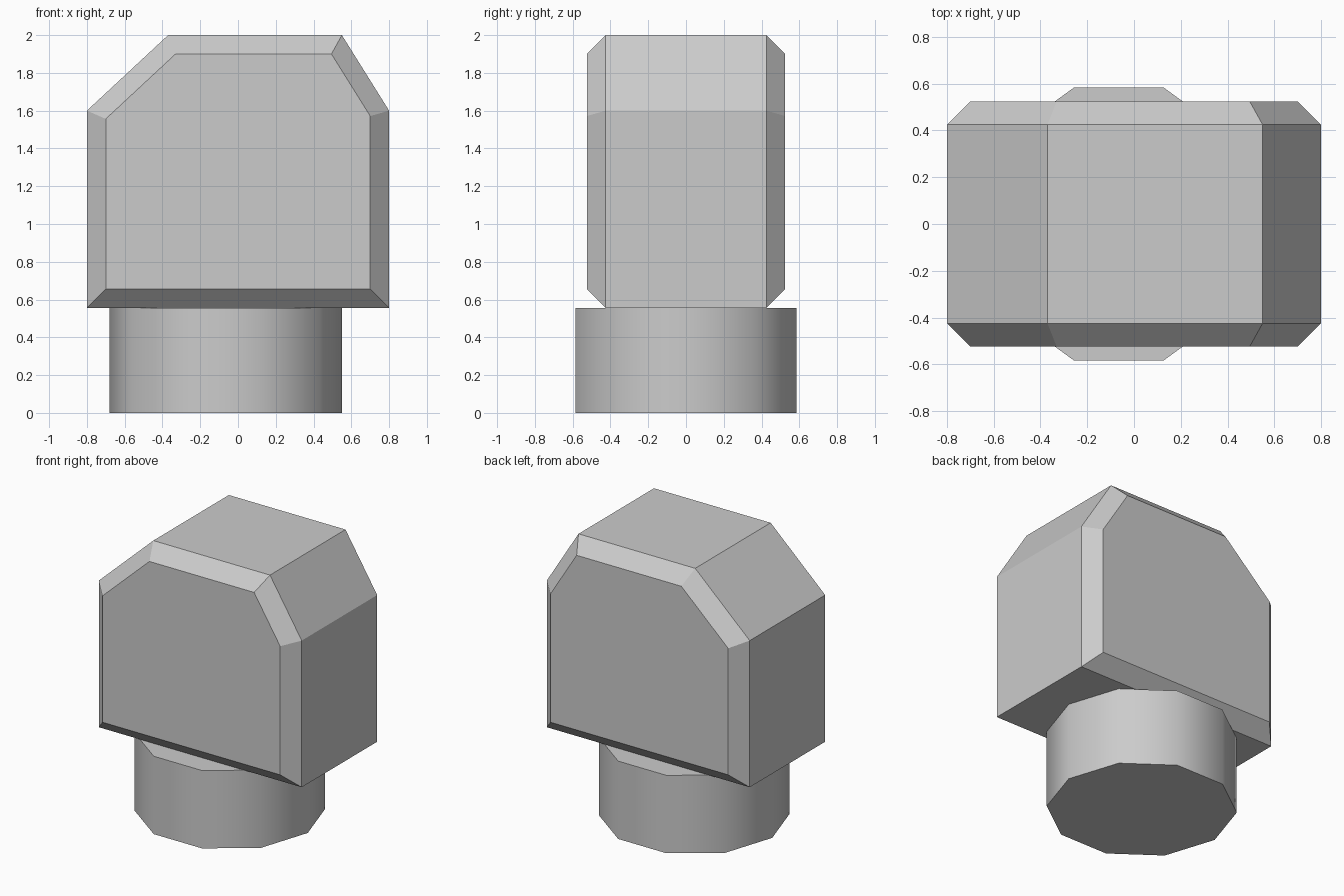
import bpy
import bmesh
import math

cube = bpy.data.objects.get("Cube")
if cube:
    bpy.data.objects.remove(cube, do_unlink=True)

# Single grey material
grey = bpy.data.materials.new("plain grey")
grey.use_nodes = True
colour = (0.6, 0.6, 0.6, 1)
grey.diffuse_color = colour
grey.node_tree.nodes["Principled BSDF"].inputs["Base Color"].default_value = colour


def add_object(name, bm):
    bmesh.ops.recalc_face_normals(bm, faces=bm.faces)
    mesh = bpy.data.meshes.new(name)
    bm.to_mesh(mesh)
    bm.free()
    mesh.materials.append(grey)
    obj = bpy.data.objects.new(name, mesh)
    bpy.context.collection.objects.link(obj)
    return obj


# Head block: lopsided profile extruded front to back, with chamfered end faces
half_depth, chamfer = 0.425, 0.1
profile = [(-0.8, 0.555), (0.8, 0.555), (0.8, 1.6), (0.55, 2), (-0.37, 2), (-0.8, 1.6)]
bm = bmesh.new()
front = bm.faces.new([bm.verts.new((x, -half_depth, z)) for x, z in profile])
back = bm.faces.new([bm.verts.new((x, half_depth, z)) for x, z in reversed(profile)])
bmesh.ops.bridge_loops(bm, edges=list(front.edges) + list(back.edges))
bmesh.ops.recalc_face_normals(bm, faces=bm.faces)
bmesh.ops.inset_individual(bm, faces=[front, back], thickness=chamfer,
                           depth=chamfer, use_even_offset=True)
add_object("head_block", bm)

# Base: ten-sided stub with smooth sides
base_height = 0.555
bm = bmesh.new()
bmesh.ops.create_cone(bm, cap_ends=True, segments=10, radius1=0.615,
                      radius2=0.615, depth=base_height)
# Keep a corner on the left-right axis
if max(v.co.x for v in bm.verts) < 0.61:
    turn = math.pi / 10
    for v in bm.verts:
        x, y = v.co.x, v.co.y
        v.co.x = x * math.cos(turn) - y * math.sin(turn)
        v.co.y = x * math.sin(turn) + y * math.cos(turn)
bmesh.ops.translate(bm, verts=bm.verts, vec=(-0.065, 0, base_height / 2))
base = add_object("round_base", bm)
bpy.ops.object.select_all(action="DESELECT")
base.select_set(True)
bpy.context.view_layer.objects.active = base
bpy.ops.object.shade_smooth_by_angle(angle=math.radians(40))
